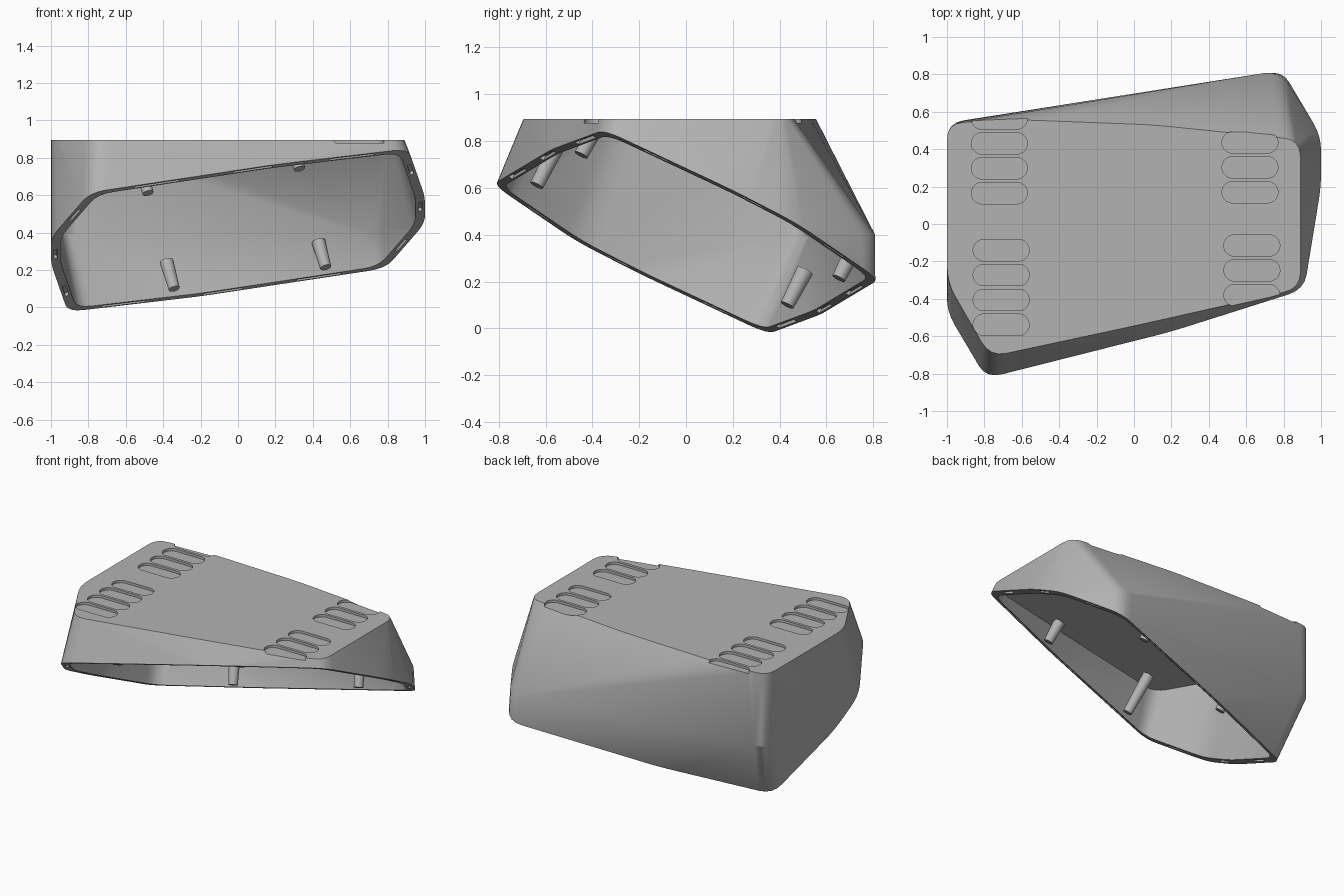
import bpy, bmesh, math
from mathutils import Vector, Matrix

if "Cube" in bpy.data.objects:
    bpy.data.objects.remove(bpy.data.objects["Cube"])

TOP = 0.895
CENTRE = Vector((0, 0, 0.412))
NORMAL = Vector((0.281, -0.515, -1)).normalized()   # open side faces this way


def rim_point(x, y):
    return Vector((x, y, CENTRE.z + 0.281 * x - 0.515 * y))


def rounded(points, radius=0.09, steps=5, closed=True):
    """Replace each corner by a short curve."""
    out, n = [], len(points)
    for i, p in enumerate(points):
        if not closed and i in (0, n - 1):
            continue
        a = p + (points[i - 1] - p).normalized() * radius
        b = p + (points[(i + 1) % n] - p).normalized() * radius
        for k in range(steps):
            t = k / (steps - 1)
            out.append(a * (1 - t) ** 2 + p * 2 * t * (1 - t) + b * t * t)
    return out


def make_object(name, bm, material):
    mesh = bpy.data.meshes.new(name)
    bm.to_mesh(mesh)
    bm.free()
    obj = bpy.data.objects.new(name, mesh)
    bpy.context.collection.objects.link(obj)
    mesh.materials.append(material)
    return obj


grey = bpy.data.materials.new("plain grey")
grey.use_nodes = True
grey.diffuse_color = (0.45, 0.45, 0.45, 1)
grey.node_tree.nodes["Principled BSDF"].inputs["Base Color"].default_value = grey.diffuse_color

# Outlines: open rim (point symmetric), ridge around the back, flat top
half = [(-0.79, -0.825), (0.2, -0.575), (0.91, -0.35), (1, 0.2), (1, 0.47)]
rim = [rim_point(x, y) for x, y in half] + [rim_point(-x, -y) for x, y in half]
ridge = [Vector(p) for p in ((-1, -0.2, 0.39), (-1, 0.54, 0.39), (0.78, 0.82, 0.4), (1, 0.47, 0.46))]
top = [Vector((x, y, TOP)) for x, y in (
    (-0.77, -0.71), (0, -0.545), (0.89, -0.345), (0.89, 0.45), (0.1, 0.53),
    (-0.6, 0.557), (-1, 0.54), (-1, -0.31))]

# Outer shell as a hull of the outlines, with the open side removed
bm = bmesh.new()
for p in rounded(rim) + rounded(ridge, closed=False) + rounded(top):
    bm.verts.new(p)
hull = bmesh.ops.convex_hull(bm, input=bm.verts[:])
loose = [v for v in bm.verts if not v.link_faces]
bmesh.ops.delete(bm, geom=loose, context="VERTS")
bmesh.ops.recalc_face_normals(bm, faces=bm.faces[:])
opening = [f for f in bm.faces
           if all(abs((v.co - CENTRE).dot(NORMAL)) < 1e-3 for v in f.verts)]
bmesh.ops.delete(bm, geom=opening, context="FACES")
bmesh.ops.dissolve_limit(bm, angle_limit=0.003, verts=bm.verts[:], edges=bm.edges[:])

# Inner shell, shrunk towards the rim centre, then a flat rim joining both
edges = [e for e in bm.edges if e.is_boundary]
copy = bmesh.ops.duplicate(bm, geom=bm.verts[:] + bm.edges[:] + bm.faces[:])
inner = [g for g in copy["geom"] if isinstance(g, bmesh.types.BMVert)]
bmesh.ops.scale(bm, vec=(0.95,) * 3, space=Matrix.Translation(-CENTRE), verts=inner)
twin = copy["vert_map"]
for e in edges:
    a, b = e.verts
    bm.faces.new((a, b, twin[b], twin[a]))
bmesh.ops.recalc_face_normals(bm, faces=bm.faces[:])
shell = make_object("cover_shell", bm, grey)

# Cutter holding the vent recesses and the rim slots
bm = bmesh.new()


def add_pill(x, y, length=0.3, width=0.115, depth=0.017):
    r = width / 2
    ring = []
    for k in range(24):
        a = math.pi * 2 * (k + 0.5) / 24
        side = math.copysign(length / 2 - r, math.cos(a))
        ring.append(bm.verts.new((x + side + r * math.cos(a), y + r * math.sin(a), TOP - depth)))
    face = bm.faces.new(ring)
    lifted = bmesh.ops.extrude_face_region(bm, geom=[face])["geom"]
    bmesh.ops.translate(bm, vec=(0, 0, 0.06),
                        verts=[v for v in lifted if isinstance(v, bmesh.types.BMVert)])


def add_slot(a, b, t, length):
    along = (b - a).normalized()
    spot = CENTRE + (a.lerp(b, t) - CENTRE) * 0.975
    basis = Matrix((along, NORMAL.cross(along), NORMAL)).transposed().to_4x4()
    size = Matrix.Diagonal((length, 0.018, 0.04, 1))
    bmesh.ops.create_cube(bm, size=1, matrix=Matrix.Translation(spot) @ basis @ size)


for x, y0, count in ((-0.72, 0.165, 4), (-0.71, -0.14, -4), (0.62, 0.17, 3), (0.63, -0.115, -3)):
    for i in range(abs(count)):
        add_pill(x, y0 + math.copysign(0.133 * i, count))
for start, t, length in ((0, 0.35, 0.25), (0, 0.88, 0.22), (1, 0.6, 0.25),
                         (2, 0.4, 0.12), (3, 0.35, 0.1), (4, 0.5, 0.12)):
    for i in (start, start + 5):
        add_slot(rim[i], rim[(i + 1) % 10], t, length)
bmesh.ops.recalc_face_normals(bm, faces=bm.faces[:])
cutter = make_object("recess_cutter", bm, grey)
cutter.hide_render = True

cut = shell.modifiers.new("recesses", "BOOLEAN")
cut.operation, cut.object, cut.solver = "DIFFERENCE", cutter, "EXACT"
bpy.context.view_layer.objects.active = shell
bpy.ops.object.modifier_apply(modifier=cut.name)
bpy.data.objects.remove(cutter)

# Locating pegs rising from the rim into the shell
pegs = []
for name, x, y, length in (("back_right_peg", -0.34, 0.43, 0.17), ("back_left_peg", 0.47, 0.65, 0.16),
                           ("front_right_peg", -0.48, -0.64, 0.28), ("front_left_peg", 0.33, -0.45, 0.15)):
    bm = bmesh.new()
    turn = NORMAL.to_track_quat("Z", "Y").to_matrix().to_4x4()
    place = Matrix.Translation(rim_point(x, y) - NORMAL * (length / 2 + 0.005)) @ turn
    bmesh.ops.create_cone(bm, cap_ends=True, segments=24, radius1=0.037, radius2=0.03,
                          depth=length, matrix=place)
    pegs.append(make_object(name, bm, grey))

# Smooth the rounded corners, keep the real edges
for obj in [shell] + pegs:
    bpy.ops.object.select_all(action="DESELECT")
    obj.select_set(True)
    bpy.context.view_layer.objects.active = obj
    bpy.ops.object.shade_smooth_by_angle(angle=math.radians(25))
